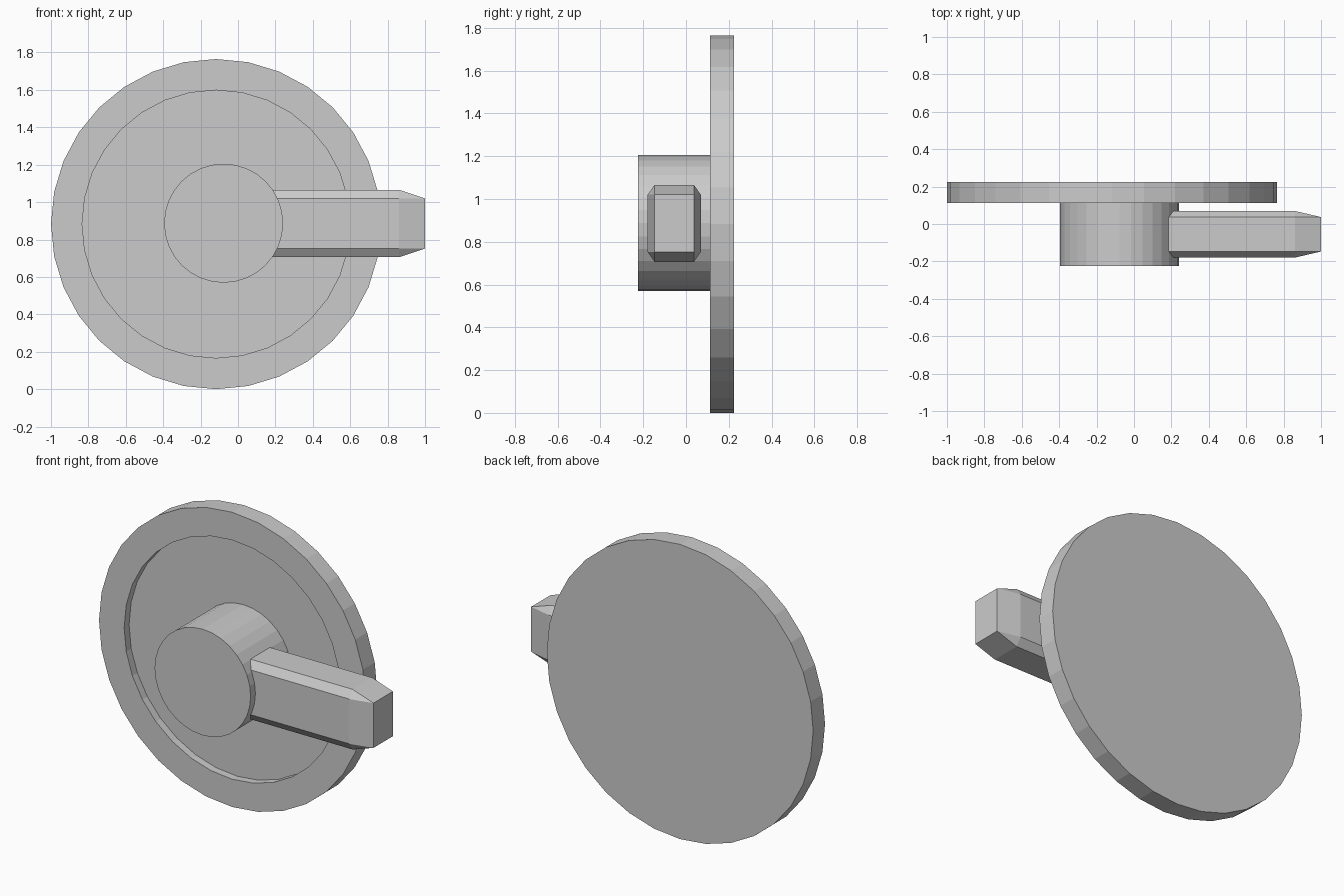
import bpy, bmesh
from math import sin, cos, tau

if "Cube" in bpy.data.objects:
    bpy.data.objects.remove(bpy.data.objects["Cube"])


def loft(name, rings):
    """Bridge rings of points in order and cap both ends."""
    bm = bmesh.new()
    loops = [[bm.verts.new(p) for p in ring] for ring in rings]
    n = len(loops[0])
    for a, b in zip(loops, loops[1:]):
        for i in range(n):
            j = (i + 1) % n
            bm.faces.new((a[i], a[j], b[j], b[i]))
    bm.faces.new(loops[0])
    bm.faces.new(loops[-1])
    # merge coincident corners where the lever tip turns square
    bmesh.ops.remove_doubles(bm, verts=bm.verts, dist=1e-4)
    bmesh.ops.recalc_face_normals(bm, faces=bm.faces)
    me = bpy.data.meshes.new(name)
    bm.to_mesh(me)
    bm.free()
    ob = bpy.data.objects.new(name, me)
    bpy.context.collection.objects.link(ob)
    return ob


def circle(cx, cz, r, y, n=32):
    return [(cx + r * sin(tau * i / n), y, cz + r * cos(tau * i / n)) for i in range(n)]


def octagon(x, c):
    """Lever cross-section: inner rectangle with its sides pushed out by c."""
    y0, y1, z0, z1 = -0.147, 0.037, 0.752, 1.02
    k = c * 0.7  # the front and back sides stand out less
    return [(x, y0, z1 + c), (x, y1, z1 + c), (x, y1 + k, z1), (x, y1 + k, z0),
            (x, y1, z0 - c), (x, y0, z0 - c), (x, y0 - k, z0), (x, y0 - k, z1)]


# Round backplate with a shallow recess in its front
profile = [(0.8825, 0.225), (0.8825, 0.113), (0.716, 0.113), (0.716, 0.16)]
loft("backplate", [circle(-0.1175, 0.8825, r, y) for r, y in profile])

# Hub standing in the recess
loft("hub", [circle(-0.077, 0.887, 0.318, y) for y in (-0.225, 0.16)])

# Chamfered lever with a tapered tip
loft("lever", [octagon(0.1, 0.046), octagon(0.862, 0.046), octagon(1.0, 0.0)])
